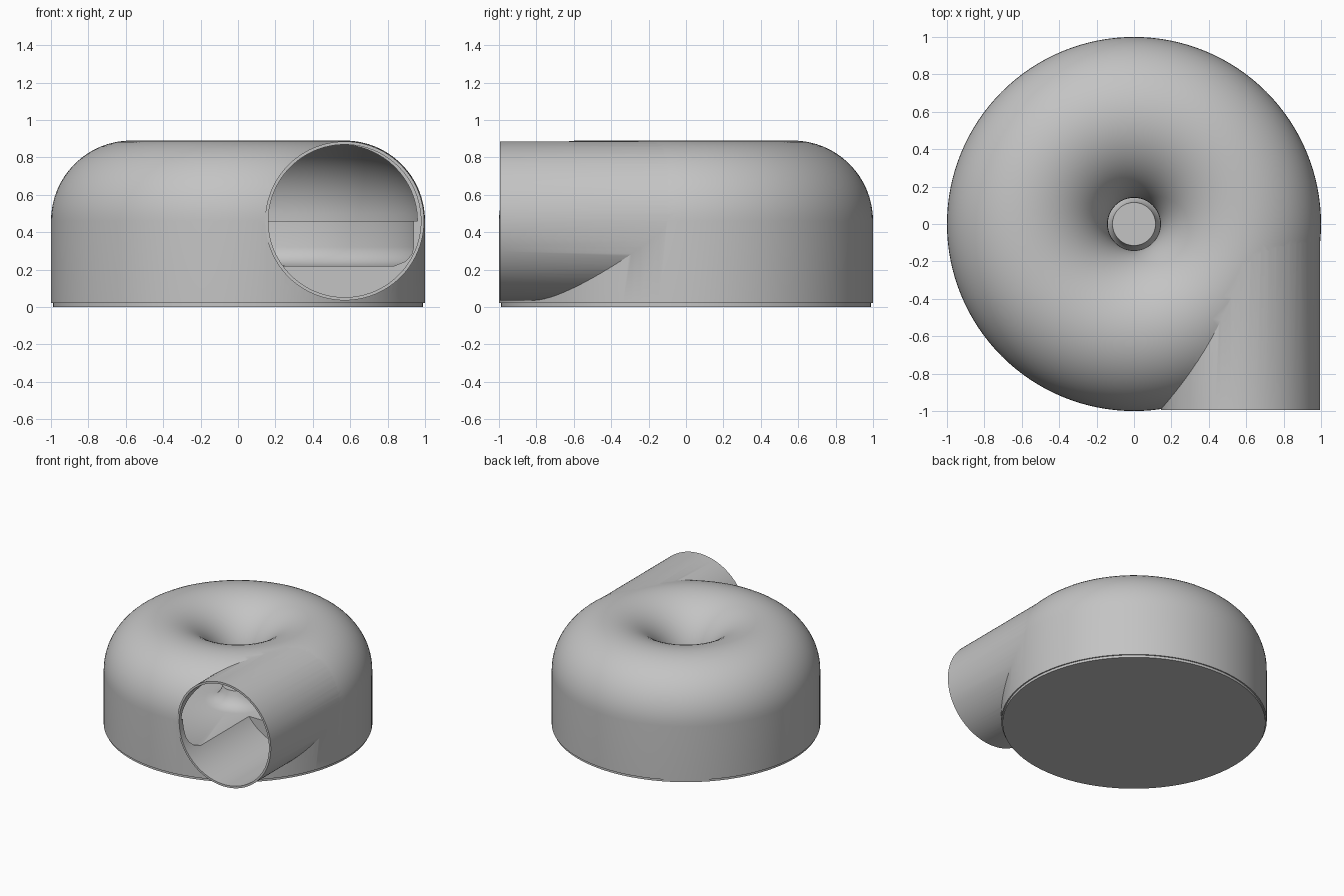
import bpy, bmesh, math
from mathutils import Matrix

cube = bpy.data.objects.get("Cube")
if cube:
    bpy.data.objects.remove(cube, do_unlink=True)

SEGMENTS = 128
RING, MID = 0.57, 0.46        # ring radius and height of the tube centre line

grey = bpy.data.materials.new("casing_grey")
grey.use_nodes = True
grey.diffuse_color = (0.55, 0.55, 0.55, 1)
grey.node_tree.nodes["Principled BSDF"].inputs["Base Color"].default_value = grey.diffuse_color


def finish(name, bm):
    bmesh.ops.recalc_face_normals(bm, faces=bm.faces)
    mesh = bpy.data.meshes.new(name)
    bm.to_mesh(mesh)
    bm.free()
    mesh.materials.append(grey)
    obj = bpy.data.objects.new(name, mesh)
    bpy.context.collection.objects.link(obj)
    return obj


def lathe(name, profile):
    """Revolve (radius, height) points round the z axis."""
    bm = bmesh.new()
    verts = [bm.verts.new((r, 0, z)) for r, z in profile]
    edges = [bm.edges.new(pair) for pair in zip(verts, verts[1:])]
    bmesh.ops.spin(bm, geom=verts + edges, cent=(0, 0, 0), axis=(0, 0, 1),
                   angle=math.tau, steps=SEGMENTS, use_merge=False)
    bmesh.ops.remove_doubles(bm, verts=bm.verts, dist=0.0001)
    return finish(name, bm)


def pipe(name, radius, y0, y1):
    """Solid cylinder along y, on the outlet centre line."""
    bm = bmesh.new()
    place = Matrix.Translation((RING, (y0 + y1) / 2, MID)) @ Matrix.Rotation(math.pi / 2, 4, "X")
    bmesh.ops.create_cone(bm, cap_ends=True, segments=96, radius1=radius,
                          radius2=radius, depth=y1 - y0, matrix=place)
    return finish(name, bm)


def arc(radius, steps=32):
    """Half circle over the ring, from the outer wall to the inlet."""
    return [(RING + radius * math.cos(math.pi * i / steps),
             MID + radius * math.sin(math.pi * i / steps)) for i in range(steps + 1)]


def combine(target, other, operation):
    mod = target.modifiers.new(operation.lower(), "BOOLEAN")
    mod.operation, mod.object, mod.solver = operation, other, "EXACT"
    bpy.context.view_layer.objects.active = target
    bpy.ops.object.modifier_apply(modifier=mod.name)
    bpy.data.objects.remove(other, do_unlink=True)


# Casing: domed ring with an inlet throat, joined to the outlet pipe
casing = lathe("casing", [(0, 0.02), (1, 0.02)] + arc(0.43) + [(0.14, 0.44), (0, 0.44)])
combine(casing, pipe("outlet_pipe", 0.425, -0.995, 0), "UNION")

# Hollow: inner ring, lower wall with a filleted floor, and the flared hub
hub = [(0, 0.34), (0.115, 0.34), (0.125, 0.30), (0.15, 0.26), (0.19, 0.23), (0.25, 0.22)]
wall = [(0.86, 0.22), (0.92, 0.245), (0.95, 0.28), (0.96, 0.32), (0.96, MID)]
cavity = lathe("cavity", hub + wall + arc(0.41) + [(0.16, 0.455), (0, 0.455)])
combine(casing, cavity, "DIFFERENCE")
combine(casing, pipe("outlet_bore", 0.408, -1.2, -0.2), "DIFFERENCE")

# Base plate
base = lathe("base_plate", [(0, 0), (0.99, 0), (0.99, 0.024), (0, 0.024)])

# Smooth shading with sharp edges kept
for obj in (casing, base):
    bpy.ops.object.select_all(action="DESELECT")
    obj.select_set(True)
    bpy.context.view_layer.objects.active = obj
    bpy.ops.object.shade_smooth_by_angle(angle=math.radians(30))
